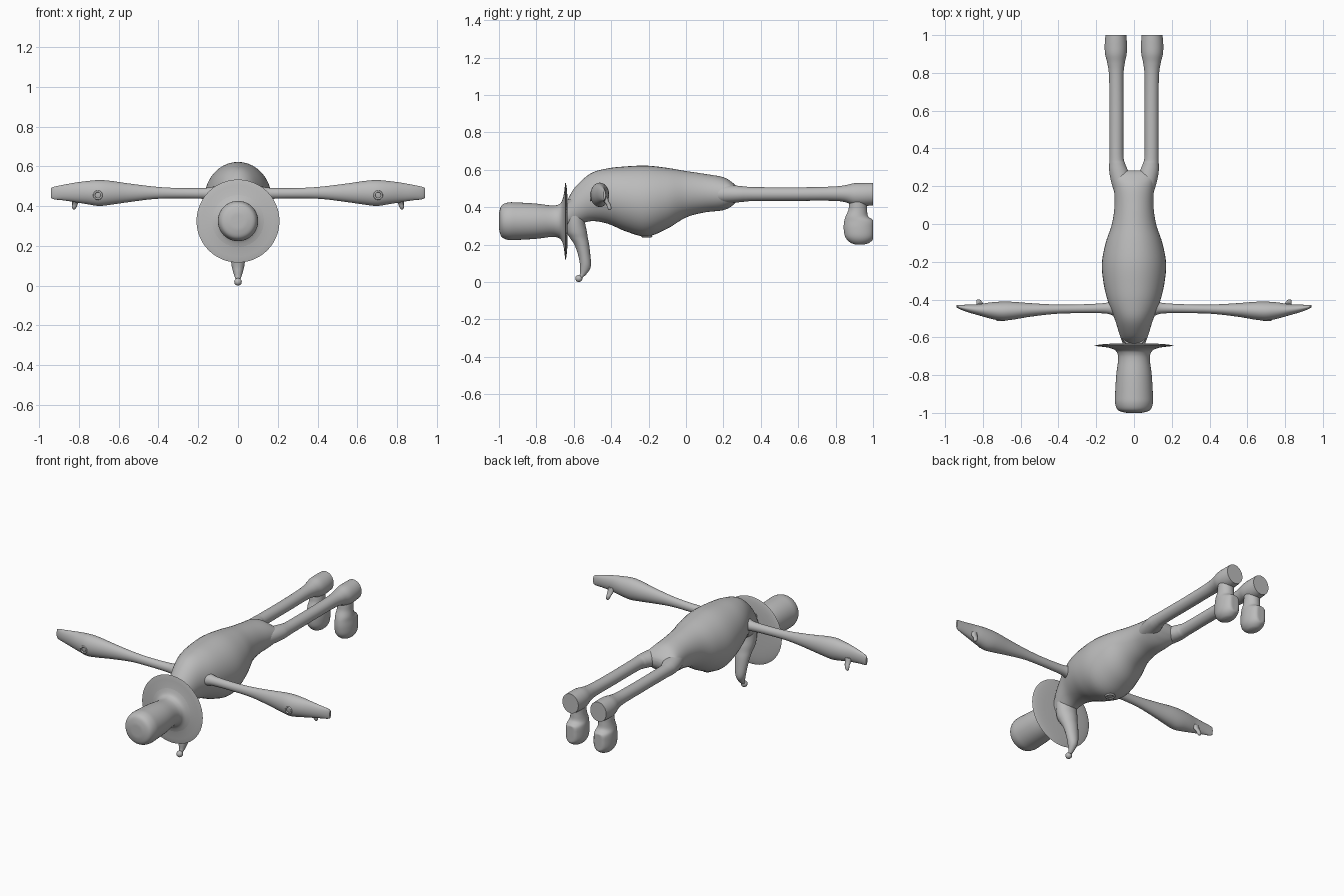
import bpy, bmesh, math
from mathutils import Vector

grey = bpy.data.materials.new("plain_grey")
grey.diffuse_color = (0.5, 0.5, 0.5, 1)


def finish(name, bm, angle=50):
    bmesh.ops.recalc_face_normals(bm, faces=bm.faces)
    me = bpy.data.meshes.new(name)
    bm.to_mesh(me)
    bm.free()
    ob = bpy.data.objects.new(name, me)
    bpy.context.collection.objects.link(ob)
    me.materials.append(grey)
    bpy.ops.object.select_all(action='DESELECT')
    ob.select_set(True)
    bpy.context.view_layer.objects.active = ob
    bpy.ops.object.shade_smooth_by_angle(angle=math.radians(angle))
    return ob


def catmull(rows, steps):
    """Smoothly interpolate a list of equal-length tuples."""
    out = []
    for i in range(len(rows) - 1):
        a, b, c, d = (Vector(rows[max(0, min(len(rows) - 1, k))]) for k in (i - 1, i, i + 1, i + 2))
        for s in range(steps):
            t = s / steps
            out.append(b + (c - a) * (t / 2) + (2 * a - 5 * b + 4 * c - d) * (t * t / 2)
                       + (3 * b - a - 3 * c + d) * (t ** 3 / 2))
    return out + [Vector(rows[-1])]


def loft(name, rows, place, n=32, steps=5):
    """Rows are (distance, centre u, centre v, radius u, radius v)."""
    bm = bmesh.new()
    rings = []
    for t, u, v, ru, rv in catmull(rows, steps):
        rings.append([bm.verts.new(place(t, u + abs(ru) * math.cos(k * math.tau / n),
                                         v + abs(rv) * math.sin(k * math.tau / n))) for k in range(n)])
    for a, b in zip(rings, rings[1:]):
        for k in range(n):
            bm.faces.new((a[k], a[(k + 1) % n], b[(k + 1) % n], b[k]))
    bm.faces.new(rings[0])
    bm.faces.new(rings[-1])
    return finish(name, bm)


def along_y(t, u, v):
    return (u, t, v)


def ring(name, centre, radius, tube, axis):
    bpy.ops.mesh.primitive_torus_add(major_radius=radius, minor_radius=tube, major_segments=24,
                                     minor_segments=8, location=centre,
                                     rotation=(math.pi / 2 if axis == 'y' else 0, 0, 0))
    ob = bpy.context.object
    ob.name = name
    ob.data.materials.append(grey)
    bpy.ops.object.shade_smooth()


# Body: y, top z, bottom z, half width
body = [(-.65, .40, .30, .055), (-.63, .445, .29, .06), (-.59, .51, .30, .075), (-.51, .58, .325, .10),
        (-.42, .607, .312, .135), (-.32, .618, .27, .16), (-.21, .622, .243, .17), (-.10, .61, .285, .15),
        (0, .593, .345, .117), (.10, .578, .372, .103), (.20, .56, .384, .107), (.25, .53, .41, .115),
        (.275, .505, .44, .10), (.283, .485, .46, .07)]
loft("body", [(y, 0, (a + b) / 2, w, (a - b) / 2) for y, a, b, w in body], along_y, 40)

# Face and long nose: z, front y, back y, half width
nose = [(.44, -.645, -.53, .065), (.33, -.645, -.54, .065), (.27, -.64, -.53, .06), (.235, -.62, -.525, .052),
        (.20, -.597, -.518, .046), (.15, -.578, -.512, .039), (.10, -.568, -.508, .032),
        (.07, -.567, -.513, .025), (.045, -.567, -.53, .017), (.025, -.572, -.55, .010)]
loft("head_and_nose", [(z, 0, (a + b) / 2, w, (b - a) / 2) for z, a, b, w in nose],
     lambda t, u, v: (u, v, t))
bpy.ops.mesh.primitive_uv_sphere_add(segments=20, ring_count=12, radius=.019, location=(0, -.573, .019))
bpy.context.object.name = "nose_tip"
bpy.context.object.data.materials.append(grey)
bpy.ops.object.shade_smooth()

# Top hat: crown and thin brim, turned around the y axis
crown = [(-1, .02), (-.998, .05), (-.985, .085), (-.95, .10), (-.90, .10), (-.80, .094), (-.72, .084),
         (-.685, .088), (-.665, .105), (-.65, .15)]
loft("hat_crown", [(y, 0, .325, r, r) for y, r in crown], along_y, 40)
brim = [(-.66, .11), (-.652, .15), (-.646, .203), (-.643, .205), (-.638, .18), (-.634, .13), (-.632, .02)]
loft("hat_brim", [(y, 0, .325, r, r) for y, r in brim], along_y, 48, 2)

# Arm: x, y centre, z centre, y radius, z radius
arm = [(.06, -.445, .465, .06, .05), (.11, -.445, .465, .04, .037), (.16, -.446, .464, .027, .028),
       (.30, -.449, .465, .023, .026), (.42, -.451, .467, .025, .031), (.55, -.455, .467, .036, .047),
       (.64, -.459, .467, .047, .060), (.70, -.461, .466, .050, .065), (.76, -.458, .468, .043, .058),
       (.82, -.454, .469, .030, .049), (.88, -.447, .468, .020, .039), (.925, -.439, .466, .011, .032),
       (.94, -.435, .466, .006, .025)]
thumb = [(.455, .815, -.435, .02, .016), (.43, .817, -.425, .018, .014), (.41, .82, -.413, .014, .012),
         (.393, .824, -.409, .011, .010), (.384, .825, -.408, .004, .004)]
# Leg: y, x centre, z centre, radii
leg = [(.14, .055, .47, .04, .045), (.22, .067, .47, .053, .048), (.28, .081, .47, .050, .044),
       (.32, .089, .47, .042, .040), (.37, .093, .47, .037, .037), (.60, .093, .470, .037, .036),
       (.78, .094, .472, .038, .038), (.85, .095, .472, .046, .045), (.90, .096, .468, .057, .060),
       (.95, .096, .468, .059, .062), (1, .096, .470, .055, .060)]
# Foot: z, front y, sole y, half width
foot = [(.46, .88, .965, .045), (.42, .873, .967, .045), (.385, .868, .968, .045), (.35, .853, .975, .050),
        (.325, .846, 1.008, .054), (.29, .843, 1.012, .057), (.25, .848, 1.010, .056),
        (.225, .862, .998, .048), (.207, .885, .975, .032), (.20, .91, .95, .014)]

for side, s in (("right", 1), ("left", -1)):
    loft(side + "_arm", arm, lambda t, u, v: (s * t, u, v))
    loft(side + "_thumb", thumb, lambda t, u, v: (s * u, v, t), 16)
    loft(side + "_leg", leg, lambda t, u, v: (s * u, t, v))
    # sole flattened at y = 1
    loft(side + "_foot", [(z, .096, (a + b) / 2, w, (b - a) / 2) for z, a, b, w in foot],
         lambda t, u, v: (s * u, min(v, 1), t))
    ring(side + "_cuff_button", (s * .705, -.509, .455), .019, .005, 'y')

# Belly button
ring("belly_button", (0, -.21, .245), .024, .006, 'z')
